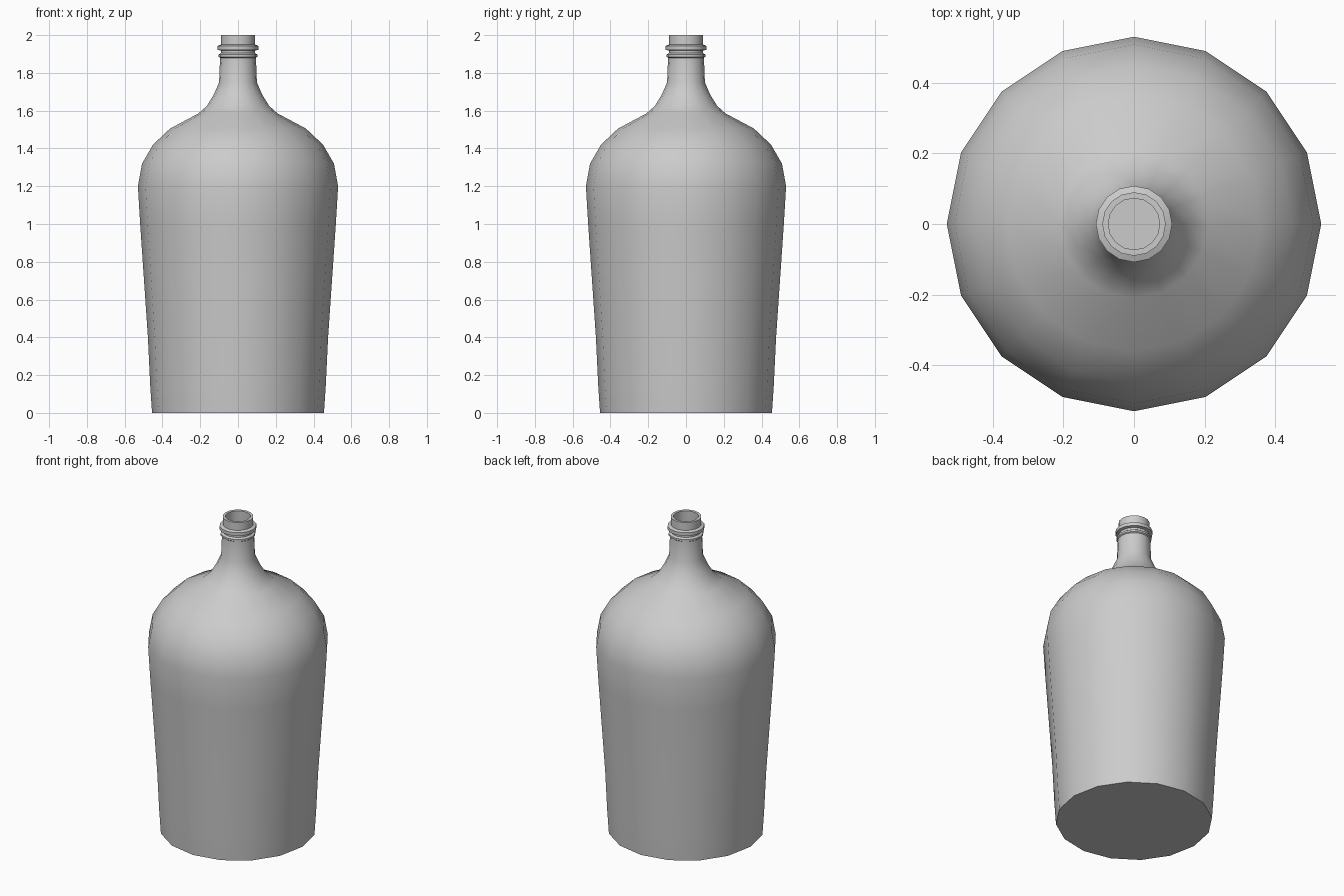
import bpy
import bmesh
import math

cube = bpy.data.objects.get("Cube")
if cube:
    bpy.data.objects.remove(cube, do_unlink=True)

SIDES = 16

glass = bpy.data.materials.new("grey_glass")
glass.use_nodes = True
colour = (0.6, 0.6, 0.6, 1)
glass.diffuse_color = colour
glass.node_tree.nodes["Principled BSDF"].inputs["Base Color"].default_value = colour

# Outer wall from base to shoulder and neck (radius, height)
body = [(0.455, 0), (0.465, 0.15), (0.477, 0.4), (0.518, 1.0), (0.53, 1.2),
        (0.508, 1.32), (0.45, 1.42), (0.36, 1.505), (0.21, 1.585), (0.165, 1.625),
        (0.128, 1.685), (0.1, 1.75), (0.095, 1.88)]
# Thin bead, wide collar and lip
finish = [(0.102, 1.885), (0.102, 1.897), (0.09, 1.905), (0.09, 1.918),
          (0.108, 1.922), (0.108, 1.943), (0.09, 1.95), (0.09, 2.0), (0.073, 2.0)]
# Inner wall follows the outer wall at a constant thickness
WALL = 0.018
inner = [(r - WALL, max(z - 0.006, WALL)) for r, z in reversed(body)]
profile = body + finish + inner


def lathe(name, points, sides):
    """Spin a profile into a closed shell with flat end discs."""
    bm = bmesh.new()
    rings = []
    for r, z in points:
        rings.append([bm.verts.new((r * math.cos(a), r * math.sin(a), z))
                      for a in (2 * math.pi * i / sides for i in range(sides))])
    for low, high in zip(rings, rings[1:]):
        for i in range(sides):
            j = (i + 1) % sides
            bm.faces.new((low[i], low[j], high[j], high[i]))
    bm.faces.new(rings[0][::-1])
    bm.faces.new(rings[-1])
    mesh = bpy.data.meshes.new(name)
    bm.to_mesh(mesh)
    bm.free()
    obj = bpy.data.objects.new(name, mesh)
    bpy.context.collection.objects.link(obj)
    return obj


bottle = lathe("bottle", profile, SIDES)
bottle.data.materials.append(glass)

# Smooth walls with crisp base and collar edges
bpy.ops.object.select_all(action='DESELECT')
bottle.select_set(True)
bpy.context.view_layer.objects.active = bottle
bpy.ops.object.shade_smooth_by_angle(angle=math.radians(40))
